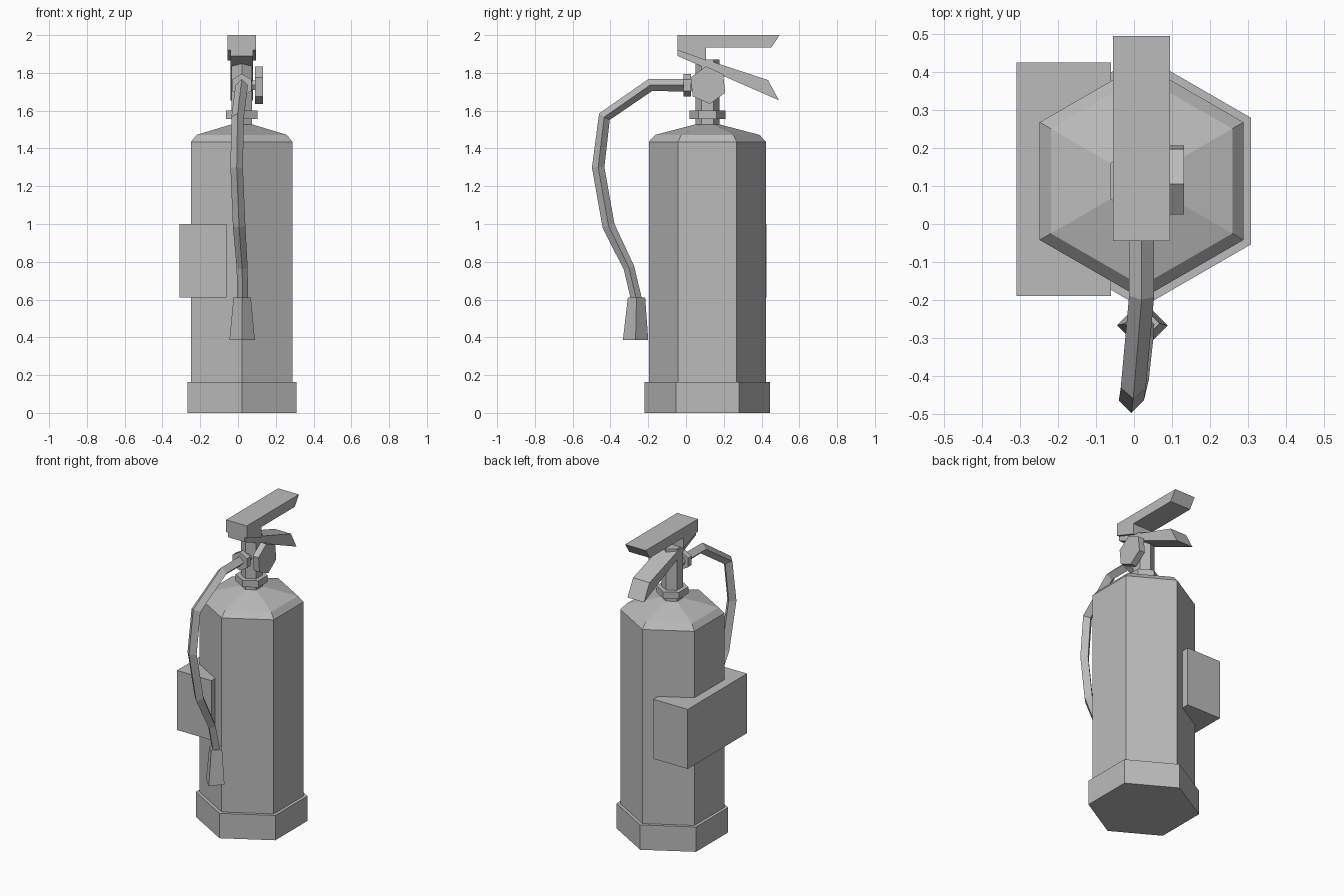
import bpy, bmesh
from math import sin, cos, tau, radians
from mathutils import Vector

cube = bpy.data.objects.get("Cube")
if cube:
    bpy.data.objects.remove(cube, do_unlink=True)

grey = bpy.data.materials.new("plain grey")
grey.use_nodes = True
COLOUR = (0.5, 0.5, 0.5, 1)
grey.diffuse_color = COLOUR
grey.node_tree.nodes["Principled BSDF"].inputs["Base Color"].default_value = COLOUR

X, Y, Z = Vector((1, 0, 0)), Vector((0, 1, 0)), Vector((0, 0, 1))
CX, CY = 0.02, 0.113      # axis of the tank
VALVE_Z = 1.735


def finish(name, bm):
    bmesh.ops.recalc_face_normals(bm, faces=bm.faces)
    mesh = bpy.data.meshes.new(name)
    bm.to_mesh(mesh)
    bm.free()
    mesh.materials.append(grey)
    obj = bpy.data.objects.new(name, mesh)
    bpy.context.collection.objects.link(obj)
    return obj


def loft(name, rings, sides, phase=0.0):
    """Join polygon rings (centre, u, v, radius) into a capped solid."""
    bm = bmesh.new()
    loops = []
    for centre, u, v, r in rings:
        angles = [phase + tau * i / sides for i in range(sides)]
        loops.append([bm.verts.new(Vector(centre) + r * (u * cos(a) + v * sin(a)))
                      for a in angles])
    for a, b in zip(loops, loops[1:]):
        for i in range(sides):
            j = (i + 1) % sides
            bm.faces.new((a[i], a[j], b[j], b[i]))
    bm.faces.new(loops[0])
    bm.faces.new(loops[-1])
    return finish(name, bm)


def upright(name, profile):
    """Hexagonal turned part on the tank axis, corners to front and back."""
    return loft(name, [((CX, CY, z), Y, X, r) for r, z in profile], 6)


def plate(name, outline, x0, x1):
    """Side outline in y, z extruded across x."""
    bm = bmesh.new()
    face = bm.faces.new([bm.verts.new((x0, y, z)) for y, z in outline])
    out = bmesh.ops.extrude_face_region(bm, geom=[face])
    moved = [g for g in out["geom"] if isinstance(g, bmesh.types.BMVert)]
    bmesh.ops.translate(bm, verts=moved, vec=X * (x1 - x0))
    return finish(name, bm)


# Tank, foot and neck
upright("base_ring", [(0.333, 0), (0.333, 0.163)])
upright("tank", [(0.31, 0.1), (0.31, 1.435), (0.276, 1.472), (0.065, 1.527)])
upright("valve_stem", [(0.064, 1.5), (0.064, 1.87)])
upright("neck_collar", [(0.095, 1.556), (0.095, 1.6)])

# Squeeze handles
plate("top_handle", [(-0.045, 2.0), (0.495, 2.0), (0.452, 1.935),
                     (0.107, 1.935), (0.107, 1.865), (-0.045, 1.92)], -0.055, 0.095)
plate("lower_handle", [(-0.045, 1.92), (0.434, 1.762), (0.492, 1.655),
                       (-0.045, 1.89)], -0.04, 0.08)

# Pressure gauge on the left side
loft("gauge_stub", [((x, CY, VALVE_Z), Y, Z, 0.03) for x in (CX, 0.1)], 6)
loft("gauge", [((x, CY + 0.003, VALVE_Z), Z, Y, 0.1) for x in (0.09, 0.132)],
     6, radians(-6))

# Hose outlet at the front
loft("outlet_stub", [((CX, y, VALVE_Z), X, Z, 0.035) for y in (CY, 0)], 6)
loft("outlet_nut", [((CX, y, VALVE_Z), Z, X, 0.06) for y in (0.026, -0.012)], 6)

# Hose: diamond section swept along a bent path
path = [Vector(p) for p in [
    (CX, 0, VALVE_Z), (CX, -0.19, VALVE_Z), (-0.002, -0.432, 1.568),
    (-0.007, -0.465, 1.3), (0.006, -0.41, 0.99), (0.022, -0.302, 0.768),
    (0.024, -0.262, 0.6)]]
rings = []
for i, p in enumerate(path):
    before = (p - path[max(i - 1, 0)]).normalized()
    after = (path[min(i + 1, len(path) - 1)] - p).normalized()
    tangent = (before + after).normalized()
    side = (X - tangent * X.dot(tangent)).normalized()
    rings.append((p, side, tangent.cross(side), 0.033 if i < 5 else 0.029))
loft("hose", rings, 4)

# Flared nozzle
loft("nozzle", [((0.022, -0.262, 0.61), X, Y, 0.046),
                ((0.022, -0.267, 0.387), X, Y, 0.067)], 4)

# Box on the right side
plate("side_box", [(-0.19, 0.61), (0.425, 0.61), (0.425, 1.0), (-0.19, 1.0)],
      -0.31, -0.06)
